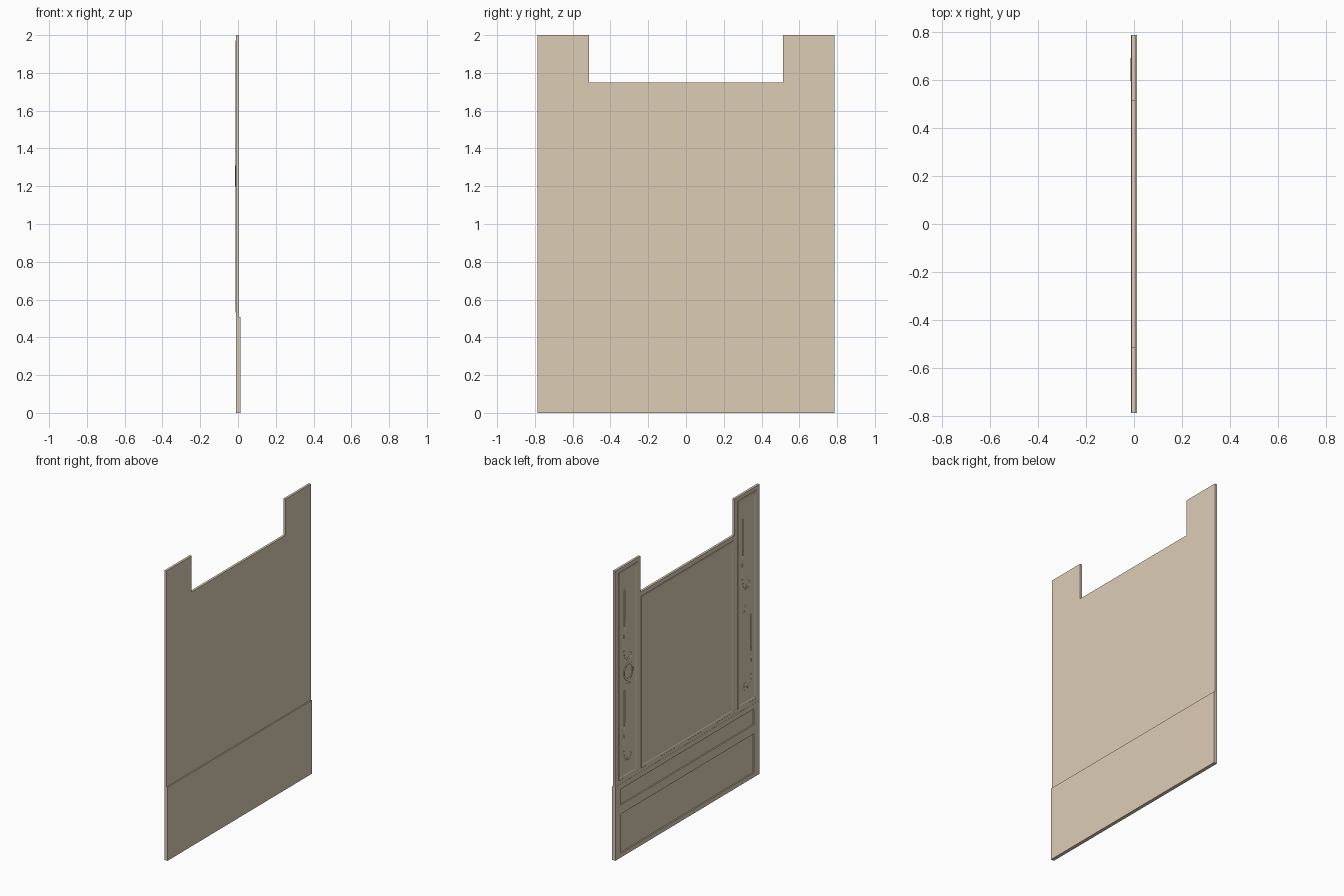
import bpy, bmesh, math

if "Cube" in bpy.data.objects:
    bpy.data.objects.remove(bpy.data.objects["Cube"])

mat = bpy.data.materials.new("beige_panel")
mat.diffuse_color = (0.72, 0.61, 0.47, 1)
mat.use_nodes = True
mat.node_tree.nodes["Principled BSDF"].inputs["Base Color"].default_value = mat.diffuse_color
FACE = -0.0105          # decorated face of the panel (-x side)
W = 0.787               # half width along y


def finish(name, bm):
    bmesh.ops.recalc_face_normals(bm, faces=bm.faces)
    me = bpy.data.meshes.new(name)
    bm.to_mesh(me)
    bm.free()
    ob = bpy.data.objects.new(name, me)
    bpy.context.collection.objects.link(ob)
    me.materials.append(mat)
    return ob


def slab(name, outline, x0, x1):
    """Extrude a (y, z) outline from x0 to x1."""
    bm = bmesh.new()
    f = bm.faces.new([bm.verts.new((x0, y, z)) for y, z in outline])
    ext = bmesh.ops.extrude_face_region(bm, geom=[f])["geom"]
    bmesh.ops.translate(bm, vec=(x1 - x0, 0, 0),
                        verts=[v for v in ext if isinstance(v, bmesh.types.BMVert)])
    return finish(name, bm)


def rect(y0, y1, z0, z1):
    return [(y0, z0), (y1, z0), (y1, z1), (y0, z1)]


def moulding(name, y0, y1, z0, z1):
    """Raised rectangular frame with sloped sides."""
    bm = bmesh.new()
    loops = []
    for inset, x in ((0, FACE + 0.001), (0.003, -0.0125), (0.016, -0.0125), (0.022, FACE + 0.001)):
        loops.append([bm.verts.new((x, y, z)) for y, z in
                      rect(y0 + inset, y1 - inset, z0 + inset, z1 - inset)])
    for a, b in zip(loops, loops[1:] + loops[:1]):
        for i in range(4):
            j = (i + 1) % 4
            bm.faces.new((a[i], a[j], b[j], b[i]))
    return finish(name, bm)


def relief(name, points, radius=0.003, cyclic=False):
    """Thin carved strand following (y, z) points, half sunk in the face."""
    cu = bpy.data.curves.new(name, "CURVE")
    cu.dimensions = "3D"
    cu.bevel_depth = radius
    cu.bevel_resolution = 1
    cu.resolution_u = 5
    cu.use_fill_caps = True
    sp = cu.splines.new("BEZIER")
    sp.bezier_points.add(len(points) - 1)
    for p, (y, z) in zip(sp.bezier_points, points):
        p.co = (FACE, y, z)
        p.handle_left_type = p.handle_right_type = "AUTO"
    sp.use_cyclic_u = cyclic
    cu.materials.append(mat)
    ob = bpy.data.objects.new(name, cu)
    bpy.context.collection.objects.link(ob)
    ob.scale.x = 0.6
    ob.location.x = FACE * 0.4
    return ob


def leaf(name, y, z, angle, size=0.014):
    bm = bmesh.new()
    bmesh.ops.create_uvsphere(bm, u_segments=8, v_segments=5, radius=1)
    bmesh.ops.scale(bm, vec=(0.002, size, size * 0.4), verts=bm.verts)
    ob = finish(name, bm)
    ob.location = (FACE, y, z)
    ob.rotation_euler.x = angle


# upper wall with the window notch
slab("upper_wall", [(-W, 0.5), (W, 0.5), (W, 2), (0.513, 2), (0.513, 1.75),
                    (-0.513, 1.75), (-0.513, 2), (-W, 2)], FACE, 0.0055)

# thicker lower wall with two recessed fields
base = slab("lower_wall", rect(-W, W, 0, 0.508), -0.0115, 0.0125)
for i, (z0, z1) in enumerate(((0.03, 0.3), (0.362, 0.472))):
    cut = slab("recess_cutter_%d" % i, rect(-0.728, 0.728, z0, z1), -0.03, -0.003)
    cut.hide_render = True
    cut.hide_viewport = True
    cut.display_type = "WIRE"
    mod = base.modifiers.new("recess", "BOOLEAN")
    mod.operation = "DIFFERENCE"
    mod.object = cut
    mod.solver = "EXACT"

# raised frames
moulding("centre_frame", -0.505, 0.505, 0.53, 1.72)
for side, s in (("left", 1), ("right", -1)):
    ys = sorted((0.544 * s, 0.754 * s))
    moulding(side + "_frame", ys[0], ys[1], 0.534, 1.974)

# carved strands, each ending in a curled sprig
strands = (("left_upper", 0.687, -1, 1.83), ("left_lower", 0.687, -1, 1.14),
           ("right_upper", -0.606, -1, 1.83), ("right_lower", -0.693, 1, 1.14))
for name, y, d, top in strands:
    low = top - 0.45
    relief(name + "_strand", [(y, top), (y, (top + low) / 2), (y, low),
                              (y + 0.02 * d, low - 0.035), (y + 0.055 * d, low - 0.04),
                              (y + 0.078 * d, low - 0.015), (y + 0.06 * d, low)])
    for k in range(4):
        leaf(name + "_leaf", y + (0.025 + 0.018 * k) * d, low - 0.045 + 0.012 * (k % 2), 0.9 * k)

# wreath with sprigs above and below
relief("wreath", [(0.644 + 0.045 * math.cos(a * math.pi / 4), 1.255 + 0.055 * math.sin(a * math.pi / 4))
                  for a in range(8)], 0.007, True)
for s in (1, -1):
    for k in (-1, 0, 1):
        leaf("wreath_leaf", 0.644 + 0.022 * k, 1.255 + s * 0.08, math.pi / 2 - 0.6 * k * s, 0.017)
for k in range(3):
    leaf("right_sprig_leaf", -0.615 - 0.008 * k, 1.175 + 0.018 * k, 1.1 * k)
